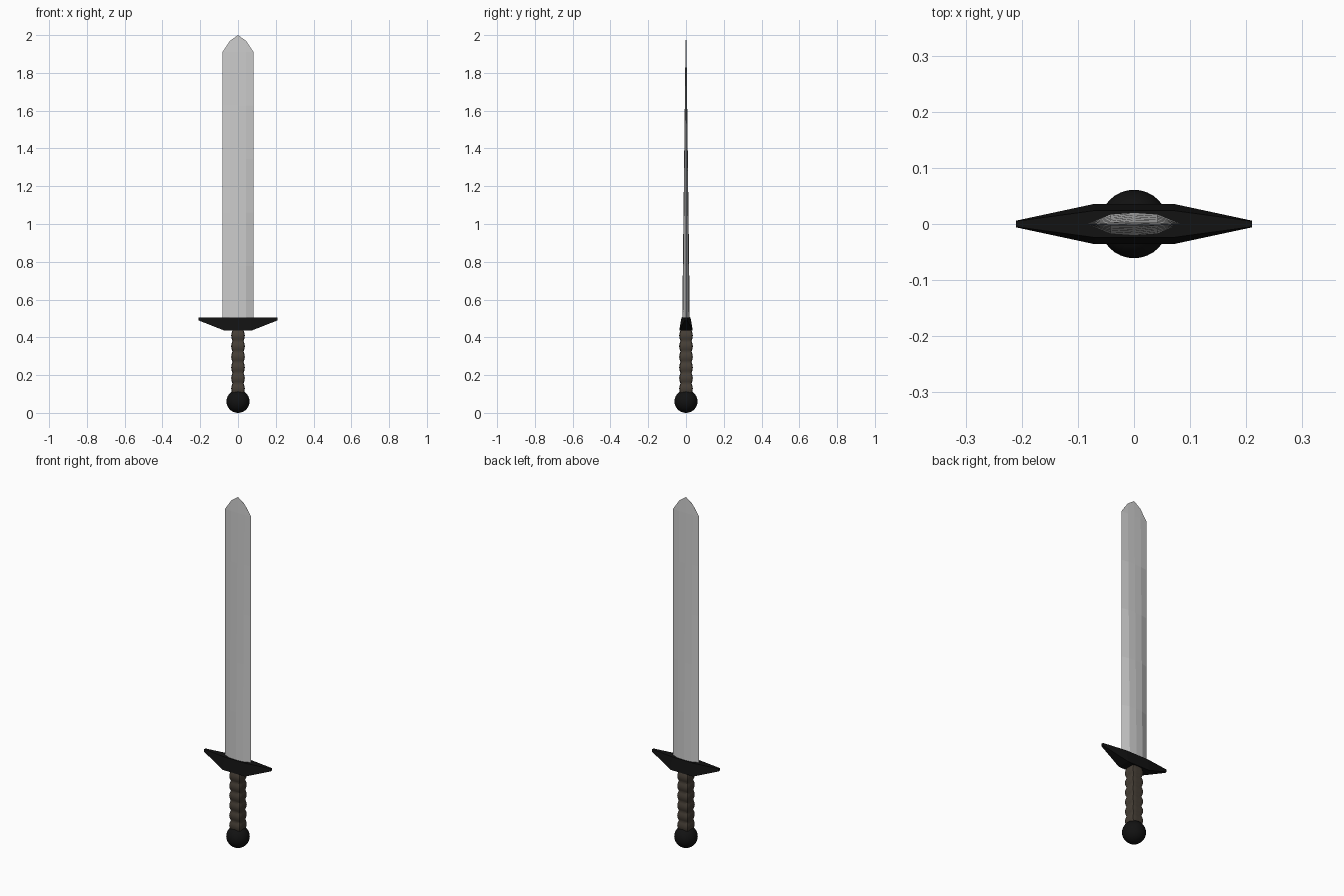
import bpy, bmesh, math

if "Cube" in bpy.data.objects:
    bpy.data.objects.remove(bpy.data.objects["Cube"])


def material(name, rgb):
    m = bpy.data.materials.new(name)
    m.diffuse_color = (*rgb, 1)
    m.use_nodes = True
    m.node_tree.nodes["Principled BSDF"].inputs["Base Color"].default_value = m.diffuse_color
    return m


def loft(name, rings, mat=None):
    """Skin a stack of equal-sized closed rings and cap both ends."""
    bm = bmesh.new()
    vs = [[bm.verts.new(p) for p in ring] for ring in rings]
    n = len(vs[0])
    for a, b in zip(vs, vs[1:]):
        for i in range(n):
            j = (i + 1) % n
            bm.faces.new((a[i], a[j], b[j], b[i]))
    bm.faces.new(vs[0][::-1])
    bm.faces.new(vs[-1])
    bmesh.ops.remove_doubles(bm, verts=bm.verts, dist=0.0001)
    bmesh.ops.recalc_face_normals(bm, faces=bm.faces)
    mesh = bpy.data.meshes.new(name)
    bm.to_mesh(mesh)
    bm.free()
    ob = bpy.data.objects.new(name, mesh)
    bpy.context.collection.objects.link(ob)
    if mat:
        mesh.materials.append(mat)
    return ob


def smooth(ob, degrees):
    bpy.ops.object.select_all(action='DESELECT')
    ob.select_set(True)
    bpy.context.view_layer.objects.active = ob
    bpy.ops.object.shade_smooth_by_angle(angle=math.radians(degrees))


black = material("black_metal", (0.006, 0.006, 0.006))
brown = material("brown_leather", (0.06, 0.048, 0.036))

# Blade: faceted lens section, thinning upwards to a rounded point
section = [(-0.083, 0), (-0.042, -0.017), (0, -0.02), (0.042, -0.017),
           (0.083, 0), (0.042, 0.017), (0, 0.02), (-0.042, 0.017)]
tip_height = {0.083: 1.91, 0.042: 1.97, 0: 2.0}
rings = []
for k in range(6):
    t = k / 5
    thick = 1 - 0.85 * t
    rings.append([(x, y * thick, 0.495 + t * (1.91 - 0.495)) for x, y in section])
rings.append([(x, y * 0.03, tip_height[abs(x)]) for x, y in section])
loft("blade", rings)

# Cross guard: wedge block with two tapering arms
guard = []
for x, y_low, y_top, z_low in [(-0.21, 0.006, 0.005, 0.49), (-0.07, 0.036, 0.024, 0.435),
                               (0.07, 0.036, 0.024, 0.435), (0.21, 0.006, 0.005, 0.49)]:
    guard.append([(x, -y_low, z_low), (x, y_low, z_low),
                  (x, y_top, 0.505), (x, -y_top, 0.505)])
loft("cross_guard", guard, black)

# Grip: rounded-square section with a stack of swollen bands
sides, bands, steps = 24, 6, 6
z0, z1 = 0.10, 0.437
rings = []
for k in range(bands * steps + 1):
    r = 0.0295 + 0.0065 * abs(math.sin(math.pi * k / steps))
    z = z0 + (z1 - z0) * k / (bands * steps)
    ring = []
    for i in range(sides):
        a = 2 * math.pi * i / sides
        c, s = math.cos(a), math.sin(a)
        d = r / (abs(c) ** 7 + abs(s) ** 7) ** (1 / 7)
        ring.append((d * c, d * s, z))
    rings.append(ring)
smooth(loft("grip", rings, brown), 40)

# Pommel ball
bpy.ops.mesh.primitive_uv_sphere_add(segments=32, ring_count=16, radius=0.061,
                                     location=(0, 0, 0.061))
pommel = bpy.context.object
pommel.name = "pommel"
pommel.data.materials.append(black)
smooth(pommel, 40)
